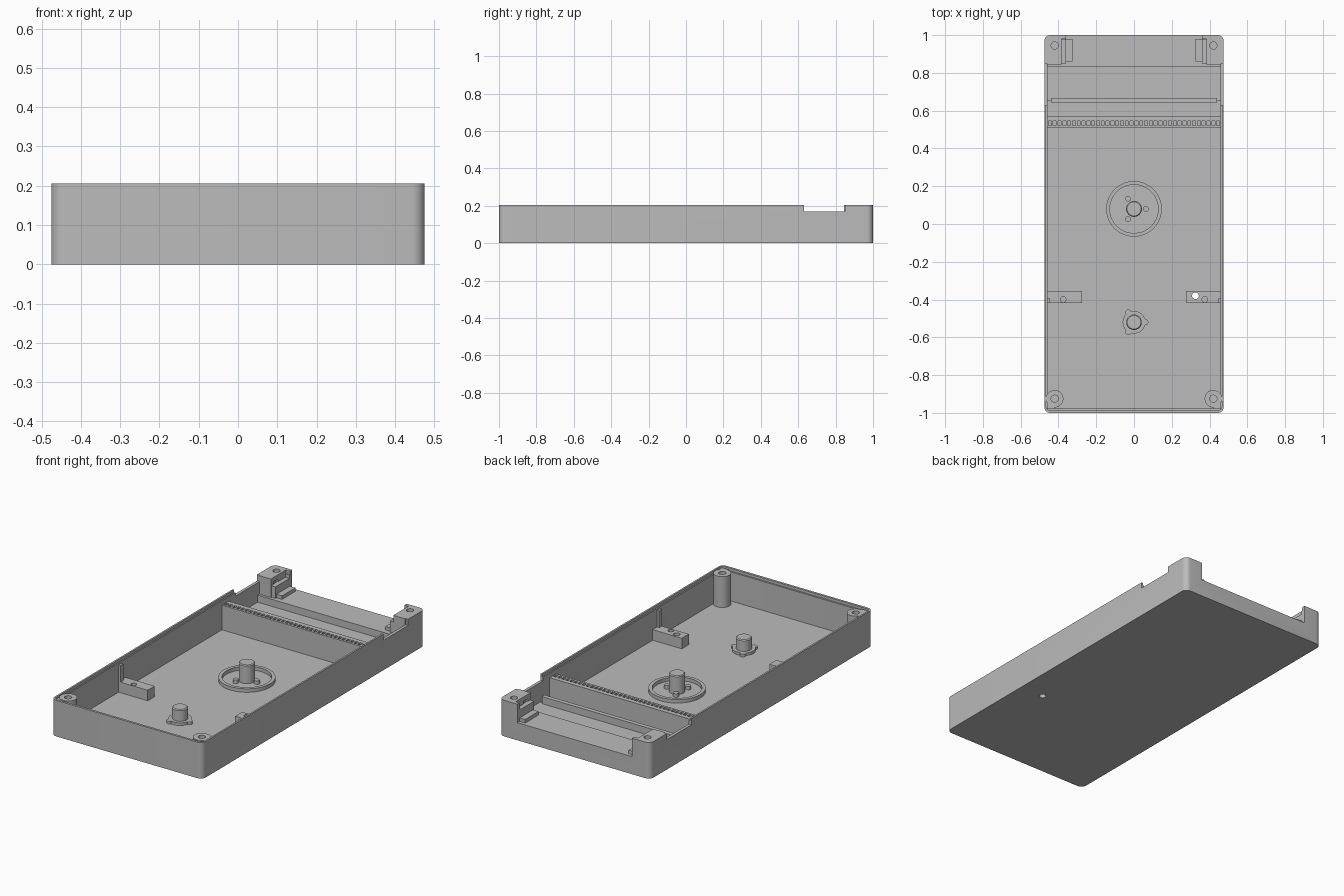
import bpy, bmesh, math
from mathutils import Matrix, Vector

cube = bpy.data.objects.get("Cube")
if cube:
    bpy.data.objects.remove(cube, do_unlink=True)

grey = bpy.data.materials.new("plain grey")
grey.use_nodes = True
grey.diffuse_color = (0.5, 0.5, 0.5, 1)
for node in grey.node_tree.nodes:
    if node.type == 'BSDF_PRINCIPLED':
        node.inputs["Base Color"].default_value = (0.5, 0.5, 0.5, 1)

FLOOR, TOP, LOW_RIM, SHELF = 0.025, 0.205, 0.17, 0.1
INNER_X, FRONT_Y, BACK_Y = 0.458, -0.978, 0.98


def make(name, bm):
    mesh = bpy.data.meshes.new(name)
    bm.to_mesh(mesh)
    bm.free()
    mesh.materials.append(grey)
    obj = bpy.data.objects.new(name, mesh)
    bpy.context.collection.objects.link(obj)
    return obj


def add_box(bm, x0, x1, y0, y1, z0, z1):
    size = Matrix.Diagonal((abs(x1 - x0), y1 - y0, z1 - z0, 1))
    mid = Vector(((x0 + x1) / 2, (y0 + y1) / 2, (z0 + z1) / 2))
    return bmesh.ops.create_cube(bm, size=1, matrix=Matrix.Translation(mid) @ size)


def box(name, *spans, radius=0):
    bm = bmesh.new()
    add_box(bm, *spans)
    if radius:
        upright = [e for e in bm.edges
                   if abs(e.verts[0].co.z - e.verts[1].co.z) > 0.01]
        bmesh.ops.bevel(bm, geom=upright, offset=radius, segments=8,
                        profile=0.5, affect='EDGES')
    return make(name, bm)


def cyl(name, x, y, r, z0, z1, chamfer=0, sides=40):
    bm = bmesh.new()
    bmesh.ops.create_cone(bm, cap_ends=True, segments=sides, radius1=r, radius2=r,
                          depth=z1 - z0,
                          matrix=Matrix.Translation((x, y, (z0 + z1) / 2)))
    if chamfer:
        rim = [e for e in bm.edges if all(v.co.z > z1 - 0.001 for v in e.verts)]
        bmesh.ops.bevel(bm, geom=rim, offset=chamfer, segments=1, affect='EDGES')
    return make(name, bm)


def cut(obj, *cutters):
    for c in cutters:
        mod = obj.modifiers.new("cut", 'BOOLEAN')
        mod.object, mod.operation, mod.solver = c, 'DIFFERENCE', 'EXACT'
        c.hide_render = True
    graph = bpy.context.evaluated_depsgraph_get()
    mesh = bpy.data.meshes.new_from_object(obj.evaluated_get(graph))
    obj.modifiers.clear()
    obj.data = mesh
    for c in cutters:
        bpy.data.objects.remove(c, do_unlink=True)


# Tray shell: cavity, rim step, side notches, open back and floor hole
shell = box("tray_shell", -0.475, 0.475, -1, 1, 0, TOP, radius=0.032)
cut(shell,
    box("cavity", -INNER_X, INNER_X, FRONT_Y, BACK_Y, FLOOR, 0.4, radius=0.015),
    box("rim_step", -0.465, 0.465, -0.987, 0.7, 0.19, 0.4, radius=0.02),
    box("side_notch", -0.6, 0.6, 0.63, 0.85, LOW_RIM, 0.4),
    box("back_opening", -0.36, 0.36, 0.9, 1.2, SHELF, 0.4),
    cyl("floor_hole", 0.325, -0.38, 0.018, -0.1, 0.1))

# Back shelf, with a lower deck and a low plate in front of it
box("back_shelf", -INNER_X, INNER_X, 0.83, BACK_Y, 0.01, SHELF)
box("lower_deck", -INNER_X, INNER_X, 0.655, 0.83, 0.01, 0.06)
box("low_plate", -0.44, 0.44, 0.642, 0.667, 0.01, SHELF)

# Cross wall with a row of slots along its top
bm = bmesh.new()
add_box(bm, -INNER_X, INNER_X, 0.51, 0.57, 0.01, 0.15)
add_box(bm, -INNER_X, INNER_X, 0.51, 0.522, 0.15, 0.165)
add_box(bm, -INNER_X, INNER_X, 0.545, 0.57, 0.15, 0.165)
count = 36
pitch = 2 * INNER_X / count
for i in range(count + 1):
    x = -INNER_X + i * pitch
    add_box(bm, x - 0.005, x + 0.005, 0.522, 0.545, 0.15, 0.165)
make("slotted_cross_wall", bm)

for s, side in ((-1, "right"), (1, "left")):
    # Back corner blocks with stepped inner sides
    block = box(side + "_back_block", s * 0.385, s * 0.46, 0.845, 0.985, 0.02, TOP)
    cut(block,
        cyl("screw_hole", s * 0.42, 0.945, 0.019, 0.12, 0.3),
        box("block_notch", s * 0.36, s * 0.4, 0.87, 0.91, 0.15, 0.18))
    box(side + "_block_step", s * 0.36, s * 0.39, 0.85, 0.98, 0.02, 0.165)
    box(side + "_block_foot", s * 0.325, s * 0.365, 0.86, 0.98, 0.02, 0.12)
    box(side + "_back_cheek", s * 0.36, s * 0.39, 0.975, 1.0, 0.05, 0.185)

    # Front screw posts joined to the corners
    post = cyl(side + "_front_post", s * 0.42, -0.925, 0.046, 0.02, 0.2)
    cut(post, cyl("screw_hole", s * 0.42, -0.925, 0.019, 0.1, 0.3))
    box(side + "_post_web", s * 0.445, s * 0.46, -0.98, -0.925, 0.02, 0.198)
    box(side + "_post_front_web", s * 0.42, s * 0.46, -0.98, -0.955, 0.02, 0.198)

    # Side brackets and their wall ribs
    bracket = box(side + "_bracket", s * 0.275, s * 0.46, -0.418, -0.355, 0.02, 0.085)
    holes = [cyl("peg_hole", s * 0.375, -0.4, 0.015, 0.06, 0.2)]
    if s > 0:
        holes.append(cyl("through_hole", 0.325, -0.38, 0.018, -0.1, 0.2))
    cut(bracket, *holes)
    box(side + "_bracket_rib", s * 0.445, s * 0.46, -0.418, -0.395, 0.02, 0.18)

# Round hub: ring, centre post and three pegs
ring = cyl("hub_ring", 0, 0.08, 0.147, 0.02, 0.045, sides=64)
cut(ring, cyl("ring_bore", 0, 0.08, 0.128, 0, 0.1, sides=64))
cyl("hub_post", 0, 0.08, 0.042, 0.02, 0.13, chamfer=0.005)
for i in range(3):
    a = i * math.tau / 3
    cyl("hub_peg", 0.063 * math.cos(a), 0.08 + 0.063 * math.sin(a),
        0.015, 0.02, 0.045, sides=20)

# Small post on a three-lobed collar
cyl("small_post", 0, -0.52, 0.041, 0.02, 0.105, chamfer=0.005)
cyl("small_collar", 0, -0.52, 0.06, 0.02, 0.04)
for i in range(3):
    a = i * math.tau / 3
    cyl("collar_lobe", 0.06 * math.cos(a), -0.52 + 0.06 * math.sin(a),
        0.016, 0.02, 0.04, sides=20)

# Smooth the rounded surfaces, keeping edges sharp
bpy.ops.object.select_all(action='DESELECT')
for obj in bpy.context.collection.objects:
    if obj.type == 'MESH' and grey.name in obj.data.materials:
        obj.select_set(True)
        bpy.context.view_layer.objects.active = obj
bpy.ops.object.shade_smooth_by_angle(angle=math.radians(30))
